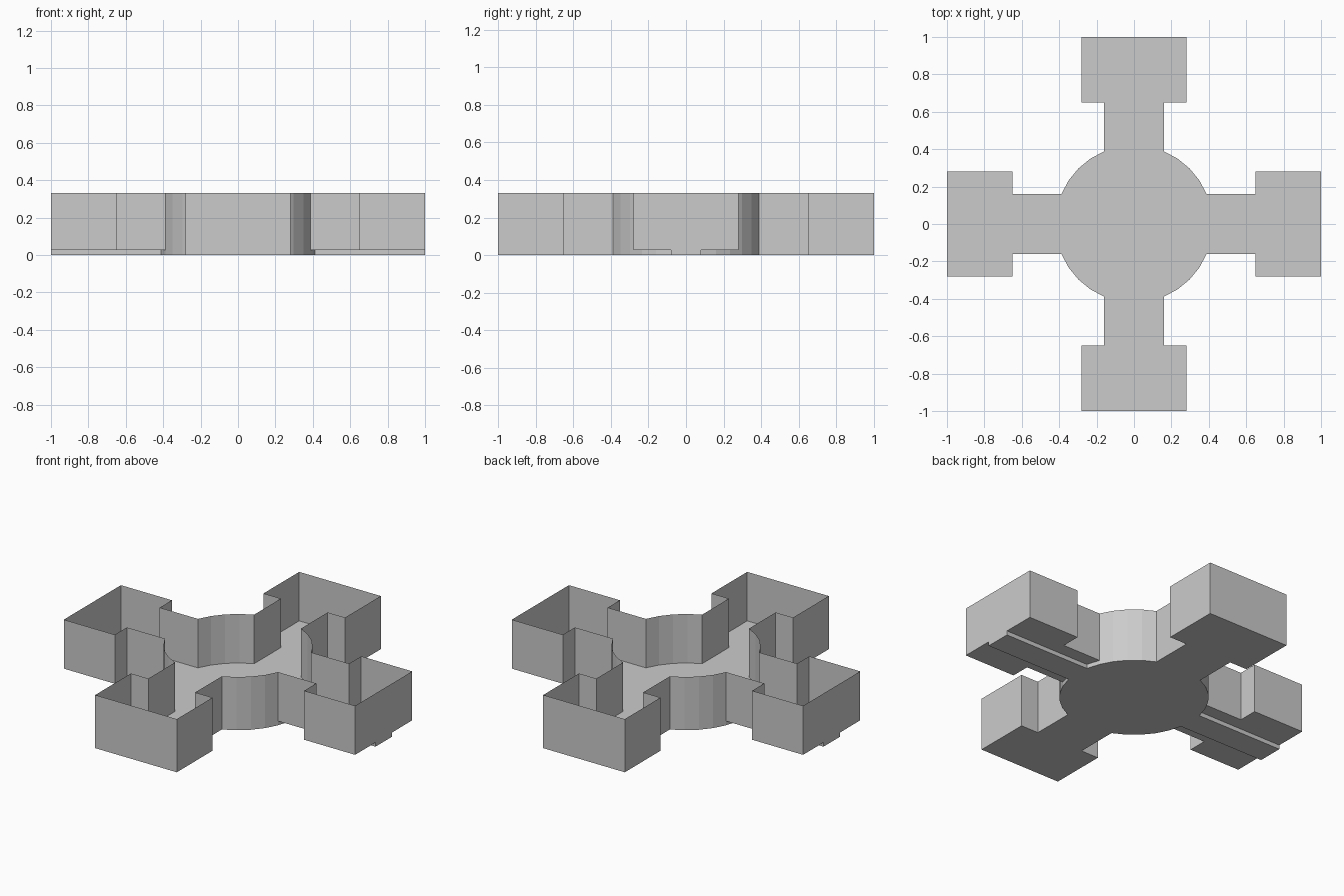
import bpy, bmesh
from math import cos, sin, pi

if "Cube" in bpy.data.objects:
    bpy.data.objects.remove(bpy.data.objects["Cube"])

R, STEP, TOP = 0.42, 0.026, 0.33      # hub radius, floor height, wall height
NECK = R * sin(pi / 8)                # half width of an arm's neck
ARM = [(0.65, -NECK), (0.65, -0.28), (1, -0.28), (1, 0.28), (0.65, 0.28), (0.65, NECK)]


def arc(start, count):
    """Points on the 32-sided hub, counted in sides from +x."""
    return [(R * cos((start + i) * pi / 16), R * sin((start + i) * pi / 16)) for i in range(count)]


def turn(points, quarter):
    for _ in range(quarter):
        points = [(-y, x) for x, y in points]
    return points


def outline(arms):
    """Plan outline: hub with an arm on each listed quarter."""
    pts = []
    for q in range(4):
        start = 8 * q
        pts += arc(start - 2, 1)
        pts += turn(ARM, q) if q in arms else arc(start - 1, 3)
        pts += arc(start + 2, 4)
    return pts


def finish(name, bm):
    mesh = bpy.data.meshes.new(name)
    bm.to_mesh(mesh)
    bm.free()
    obj = bpy.data.objects.new(name, mesh)
    bpy.context.collection.objects.link(obj)
    return obj


def sheet(name, pts, z0, z1, sides=True, bottom=False, top=False):
    """Upright sides and optional caps over a plan outline."""
    bm = bmesh.new()
    lo = [bm.verts.new((x, y, z0)) for x, y in pts]
    hi = [bm.verts.new((x, y, z1)) for x, y in pts]
    n = len(pts)
    if sides:
        for i in range(n):
            j = (i + 1) % n
            bm.faces.new((lo[i], lo[j], hi[j], hi[i]))
    caps = []
    if bottom:
        caps.append(bm.faces.new(lo[::-1]))
    if top:
        caps.append(bm.faces.new(hi))
    bmesh.ops.triangulate(bm, faces=caps)
    return finish(name, bm)


# Thin walls and the flat floor, over all four arms
sheet("walls_and_floor", outline({0, 1, 2, 3}), STEP, TOP, bottom=True)

# Lower base under the hub and the front and back arms
sheet("lower_base", outline({1, 3}), 0, STEP, bottom=True)

# Narrow rails under the left and right arms
for q, side in ((0, "right"), (2, "left")):
    rail = turn([(0.412, -0.08), (1, -0.08), (1, 0.08), (0.412, 0.08)], q)
    sheet(side + "_rail", rail, 0, STEP, bottom=True)

# Small round plate in the middle of the floor
disc = [(0.036 * cos(i * pi / 16), 0.036 * sin(i * pi / 16)) for i in range(32)]
sheet("centre_plate", disc, STEP, STEP + 0.004, top=True)
